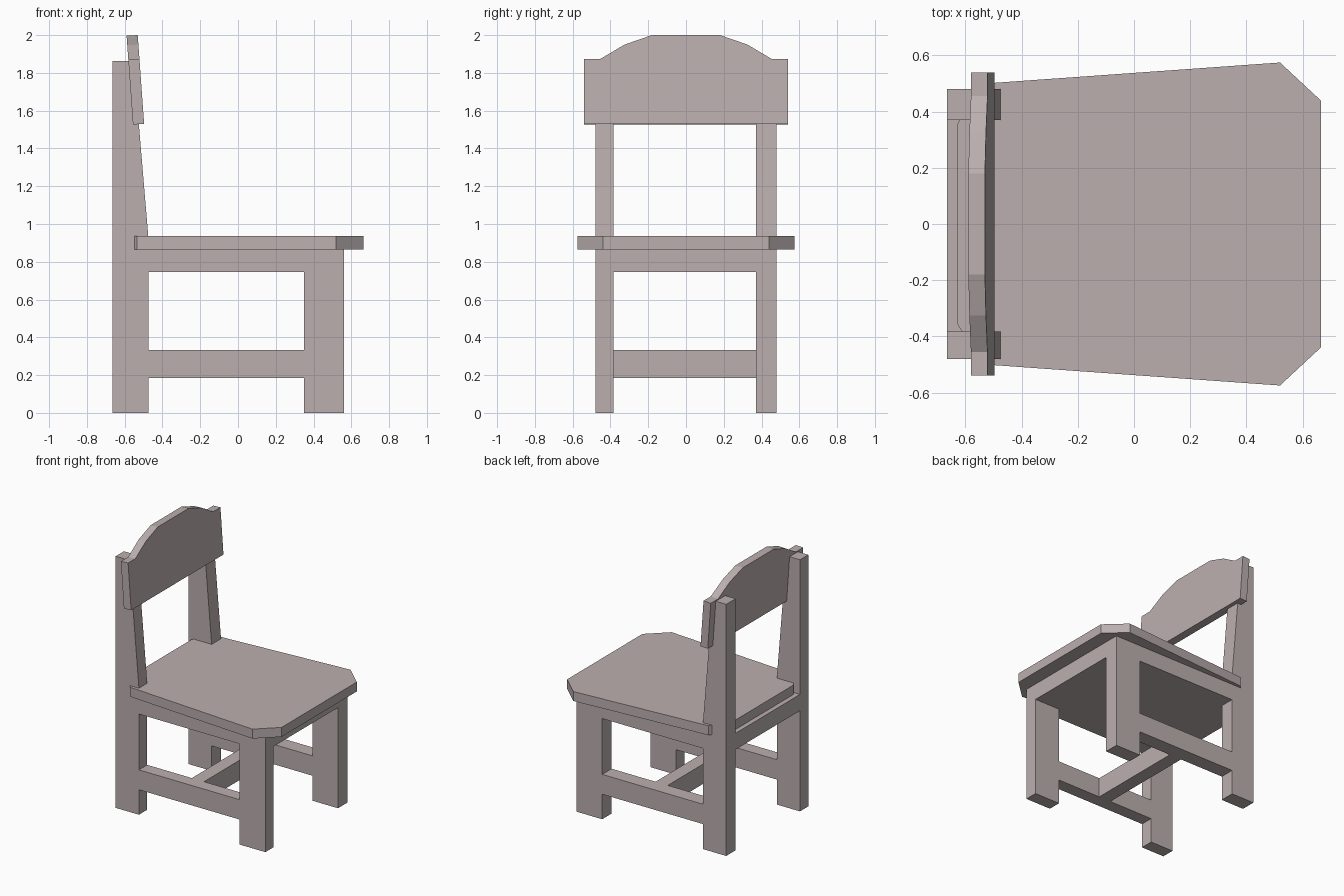
import bpy, bmesh
from mathutils import Vector

if "Cube" in bpy.data.objects:
    bpy.data.objects.remove(bpy.data.objects["Cube"])

wood = bpy.data.materials.new("pinkish grey wood")
wood.diffuse_color = (0.50, 0.43, 0.43, 1)
wood.use_nodes = True
wood.node_tree.nodes["Principled BSDF"].inputs["Base Color"].default_value = wood.diffuse_color


def prism(name, outline, offset):
    """Extrude a planar outline of 3D points along an offset vector."""
    bm = bmesh.new()
    face = bm.faces.new([bm.verts.new(p) for p in outline])
    ext = bmesh.ops.extrude_face_region(bm, geom=[face], use_keep_orig=True)
    moved = [v for v in ext["geom"] if isinstance(v, bmesh.types.BMVert)]
    bmesh.ops.translate(bm, verts=moved, vec=Vector(offset))
    bmesh.ops.recalc_face_normals(bm, faces=bm.faces)
    mesh = bpy.data.meshes.new(name)
    bm.to_mesh(mesh)
    bm.free()
    mesh.materials.append(wood)
    obj = bpy.data.objects.new(name, mesh)
    bpy.context.collection.objects.link(obj)
    return obj


def box(name, x0, x1, y0, y1, z0, z1):
    return prism(name, [(x0, y0, z0), (x1, y0, z0), (x1, y1, z0), (x0, y1, z0)],
                 (0, 0, z1 - z0))


# Side frames: tapered back post, top rail and front leg in one profile
frame = [(-0.665, 0), (-0.475, 0), (-0.475, 0.745), (0.35, 0.745), (0.35, 0),
         (0.56, 0), (0.56, 0.866), (-0.475, 0.866), (-0.475, 0.935),
         (-0.553, 1.862), (-0.665, 1.862)]
for side, y0, y1 in (("left", -0.48, -0.383), ("right", 0.37, 0.48)):
    prism(side + "_side_frame", [(x, y0, z) for x, z in frame], (0, y1 - y0, 0))
    box(side + "_lower_rail", -0.475, 0.35, y0, y1, 0.185, 0.332)

# Apron under the seat and cross stretcher between the lower rails
box("apron", -0.665, 0.56, -0.383, 0.37, 0.745, 0.866)
box("cross_stretcher", -0.11, -0.01, -0.383, 0.37, 0.185, 0.332)

# Seat: tapered board with clipped corners
half = [(-0.63, 0.355), (-0.535, 0.50), (0.52, 0.575), (0.665, 0.44)]
seat = half + [(x, -y) for x, y in reversed(half)]
prism("seat", [(x, y, 0.866) for x, y in seat], (0, 0, 0.07))

# Backrest: leaning board with an arched top
arch = [(0.54, 1.53), (0.54, 1.873), (0.455, 1.873), (0.325, 1.95), (0.18, 2.0)]
panel = arch + [(-y, z) for y, z in reversed(arch)]
prism("backrest", [(-0.497 - (z - 1.53) * 0.072, y, z) for y, z in panel],
      (-0.059, 0, -0.003))
